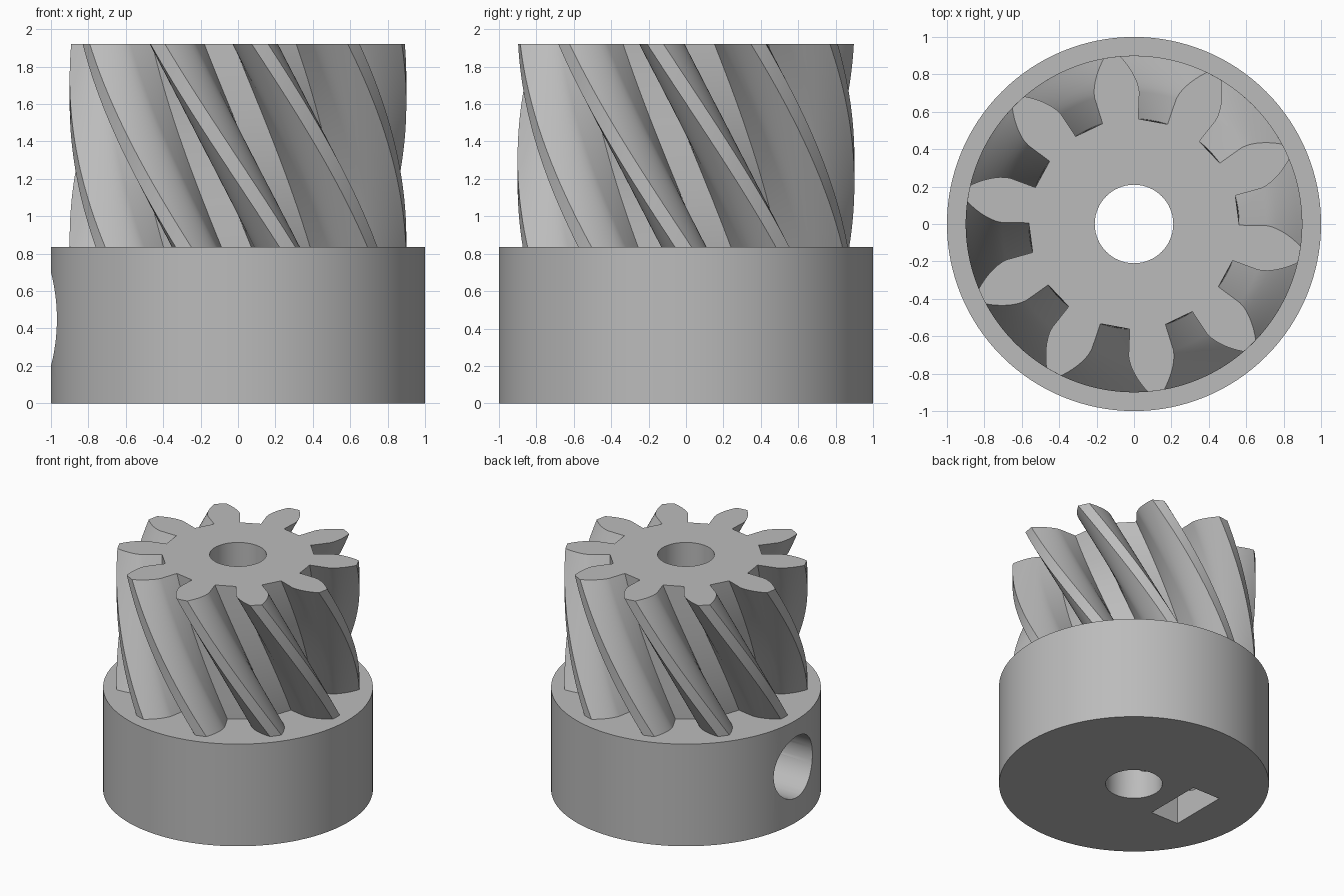
import bpy, bmesh, math
from mathutils import Matrix

cube = bpy.data.objects.get("Cube")
if cube:
    bpy.data.objects.remove(cube, do_unlink=True)

# Sizes
HUB_R, HUB_H, TOTAL_H = 1.0, 0.835, 1.92
BORE_R, SCREW_R, SCREW_Z = 0.21, 0.25, 0.45
TEETH, ROOT_R, BASE_R, PITCH_R, TIP_R = 10, 0.5625, 0.705, 0.75, 0.9
TOP_PHASE, TWIST = math.radians(25.5), math.radians(-45.6)
SINK = 0.02

grey = bpy.data.materials.new("grey plastic")
grey.use_nodes = True
COLOUR = (0.5, 0.5, 0.5, 1)
grey.diffuse_color = COLOUR
grey.node_tree.nodes["Principled BSDF"].inputs["Base Color"].default_value = COLOUR


def make_object(name, bm):
    bmesh.ops.recalc_face_normals(bm, faces=bm.faces)
    mesh = bpy.data.meshes.new(name)
    bm.to_mesh(mesh)
    bm.free()
    mesh.materials.append(grey)
    obj = bpy.data.objects.new(name, mesh)
    bpy.context.collection.objects.link(obj)
    return obj


def cylinder(name, radius, depth, matrix, sides=96):
    bm = bmesh.new()
    bmesh.ops.create_cone(bm, cap_ends=True, segments=sides, radius1=radius,
                          radius2=radius, depth=depth, matrix=matrix)
    return make_object(name, bm)


def cut(obj, cutters):
    bpy.ops.object.select_all(action='DESELECT')
    bpy.context.view_layer.objects.active = obj
    obj.select_set(True)
    for cutter in cutters:
        mod = obj.modifiers.new("cut", 'BOOLEAN')
        mod.operation, mod.solver, mod.object = 'DIFFERENCE', 'EXACT', cutter
        bpy.ops.object.modifier_apply(modifier=mod.name)
    bpy.ops.object.shade_smooth_by_angle(angle=math.radians(25))


def involute(radius):
    pressure = math.acos(min(1, BASE_R / radius))
    return math.tan(pressure) - pressure


def gear_profile():
    """Polar outline of all teeth: involute flanks above radial roots."""
    steps = 7
    radii = [ROOT_R] + [BASE_R + (TIP_R - BASE_R) * i / steps for i in range(steps + 1)]
    base_half = math.pi / (2 * TEETH) + involute(PITCH_R)
    flank = [(r, base_half - (involute(r) if r > BASE_R else 0)) for r in radii]
    tooth = [(r, -a) for r, a in flank] + [(TIP_R, 0)] + list(reversed(flank))
    return [(r, a + k * math.tau / TEETH) for k in range(TEETH) for r, a in tooth]


# Twisted gear, slightly sunk into the hub
def helical_gear(layers=28):
    bm = bmesh.new()
    outline = gear_profile()
    rings = []
    start = HUB_H - SINK
    for i in range(layers + 1):
        z = start + (TOTAL_H - start) * i / layers
        turn = TOP_PHASE - TWIST * (TOTAL_H - z) / (TOTAL_H - HUB_H)
        rings.append([bm.verts.new((r * math.cos(a + turn), r * math.sin(a + turn), z))
                      for r, a in outline])
    for low, high in zip(rings, rings[1:]):
        for j in range(len(low)):
            k = (j + 1) % len(low)
            bm.faces.new((low[j], low[k], high[k], high[j]))
    bm.faces.new(rings[0])
    bm.faces.new(rings[-1])
    return make_object("helical_gear", bm)


hub = cylinder("hub", HUB_R, HUB_H, Matrix.Translation((0, 0, HUB_H / 2)), 128)
gear = helical_gear()

# Cutters: shaft bore, side screw hole, nut slot open at the bottom
along_x = Matrix.Rotation(math.pi / 2, 4, 'Y')
bore = cylinder("bore_cutter", BORE_R, 3, Matrix.Translation((0, 0, 1)), 64)
screw = cylinder("screw_cutter", SCREW_R, 1.2, Matrix.Translation((-0.6, 0, SCREW_Z)) @ along_x, 64)
nut = cylinder("nut_cutter", 0.277, 0.25, Matrix.Translation((-0.497, 0, SCREW_Z)) @ along_x, 6)
bm = bmesh.new()
bmesh.ops.create_cube(bm, size=1, matrix=Matrix.Translation((-0.497, 0, SCREW_Z / 2 - 0.05))
                      @ Matrix.Diagonal((0.25, 0.48, SCREW_Z + 0.1, 1)))
slot = make_object("slot_cutter", bm)

cut(hub, [bore, screw, nut, slot])
cut(gear, [bore])
for helper in (bore, screw, nut, slot):
    bpy.data.objects.remove(helper, do_unlink=True)
